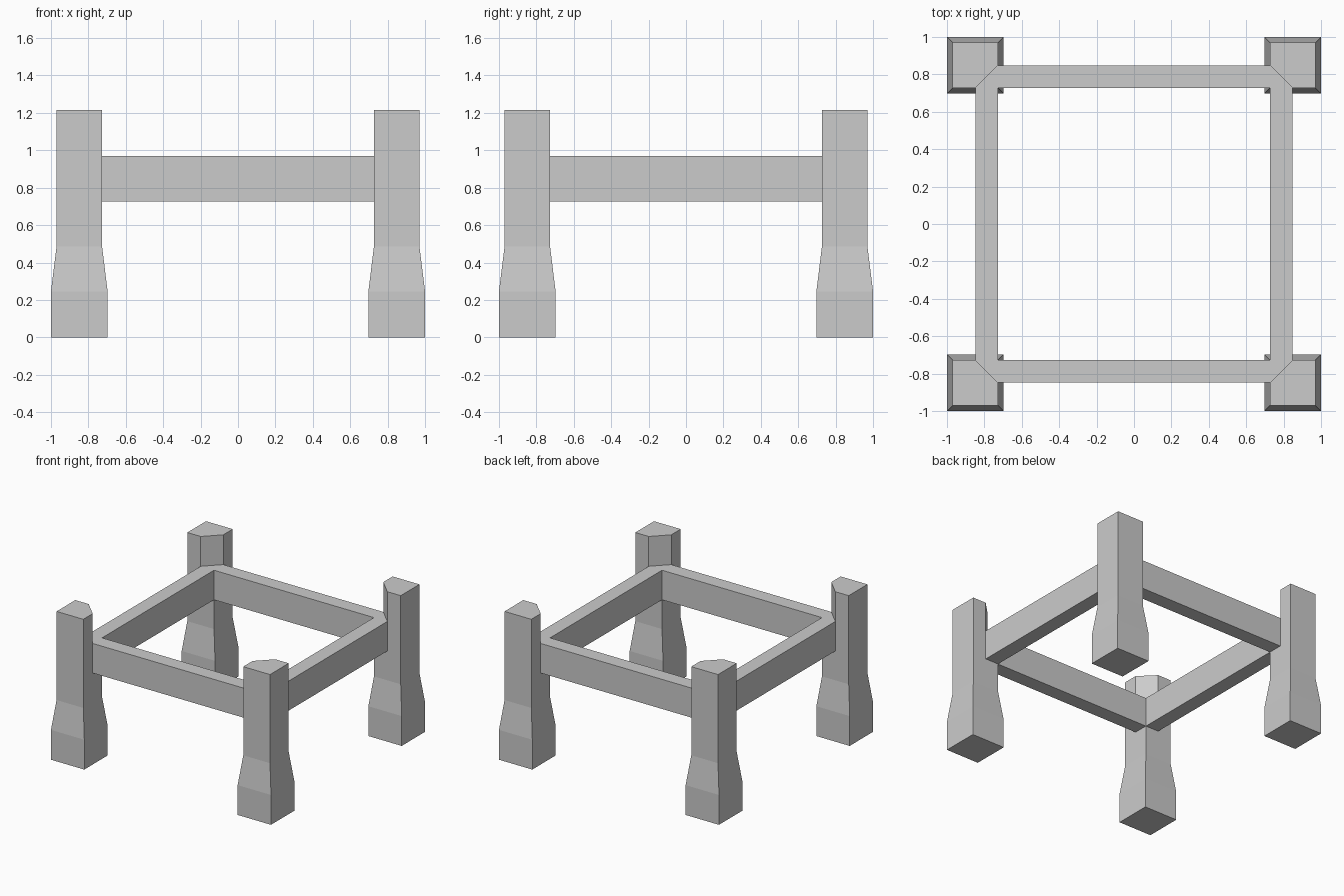
import bpy
import bmesh

if "Cube" in bpy.data.objects:
    bpy.data.objects.remove(bpy.data.objects["Cube"])

IN, MID, OUT = 0.727, 0.848, 0.97      # post inner face, rail outer face, post outer face
RAIL_LOW, RAIL_TOP, TOP = 0.727, 0.97, 1.215


def new_object(name, bm):
    bmesh.ops.recalc_face_normals(bm, faces=bm.faces)
    mesh = bpy.data.meshes.new(name)
    bm.to_mesh(mesh)
    bm.free()
    obj = bpy.data.objects.new(name, mesh)
    bpy.context.collection.objects.link(obj)
    return obj


def ring(bm, points, z):
    return [bm.verts.new((x, y, z)) for x, y in points]


def bridge(bm, a, b):
    n = len(a)
    for i in range(n):
        j = (i + 1) % n
        bm.faces.new((a[i], a[j], b[j], b[i]))


def square(lo, hi):
    return [(lo, lo), (hi, lo), (hi, hi), (lo, hi)]


# Corner posts: flared foot, square shaft, inner corner cut away above the rail seat
bm = bmesh.new()
base = ring(bm, square(0.697, 1.0), 0)
foot = ring(bm, square(0.697, 1.0), 0.245)
neck = ring(bm, square(IN, OUT), 0.487)
bm.faces.new(base)
bridge(bm, base, foot)
bridge(bm, foot, neck)
cut = [(MID, IN), (OUT, IN), (OUT, OUT), (IN, OUT), (IN, MID)]
seat = ring(bm, cut, RAIL_LOW)
top = ring(bm, cut, TOP)
corner = bm.verts.new((IN, IN, RAIL_LOW))
bm.faces.new((neck[0], neck[1], seat[1], seat[0], corner))
bm.faces.new((neck[1], neck[2], seat[2], seat[1]))
bm.faces.new((neck[2], neck[3], seat[3], seat[2]))
bm.faces.new((neck[3], neck[0], corner, seat[4], seat[3]))
bm.faces.new((corner, seat[0], seat[4]))
bridge(bm, seat, top)
bm.faces.new(top)
posts = new_object("corner_posts", bm)
mirror = posts.modifiers.new("four_corners", 'MIRROR')
mirror.use_axis = (True, True, False)

# Rail frame: square opening, outer corners cut to sit against the posts
bm = bmesh.new()
inner, outer = [], []
for sx, sy in ((1, 1), (-1, 1), (-1, -1), (1, -1)):
    ends = [(sx * MID, sy * IN), (sx * IN, sy * MID)]
    outer += ends if sx * sy > 0 else ends[::-1]
    inner += [(sx * IN, sy * IN)]
caps = []
for z in (RAIL_LOW, RAIL_TOP):
    o, i = ring(bm, outer, z), ring(bm, inner, z)
    for k in range(4):
        n = (k + 1) % 4
        bm.faces.new((o[2 * k], o[2 * k + 1], i[k]))
        bm.faces.new((o[2 * k + 1], o[2 * n], i[n], i[k]))
    caps.append((o, i))
bridge(bm, caps[0][0], caps[1][0])
bridge(bm, caps[0][1], caps[1][1])
new_object("rail_frame", bm)
